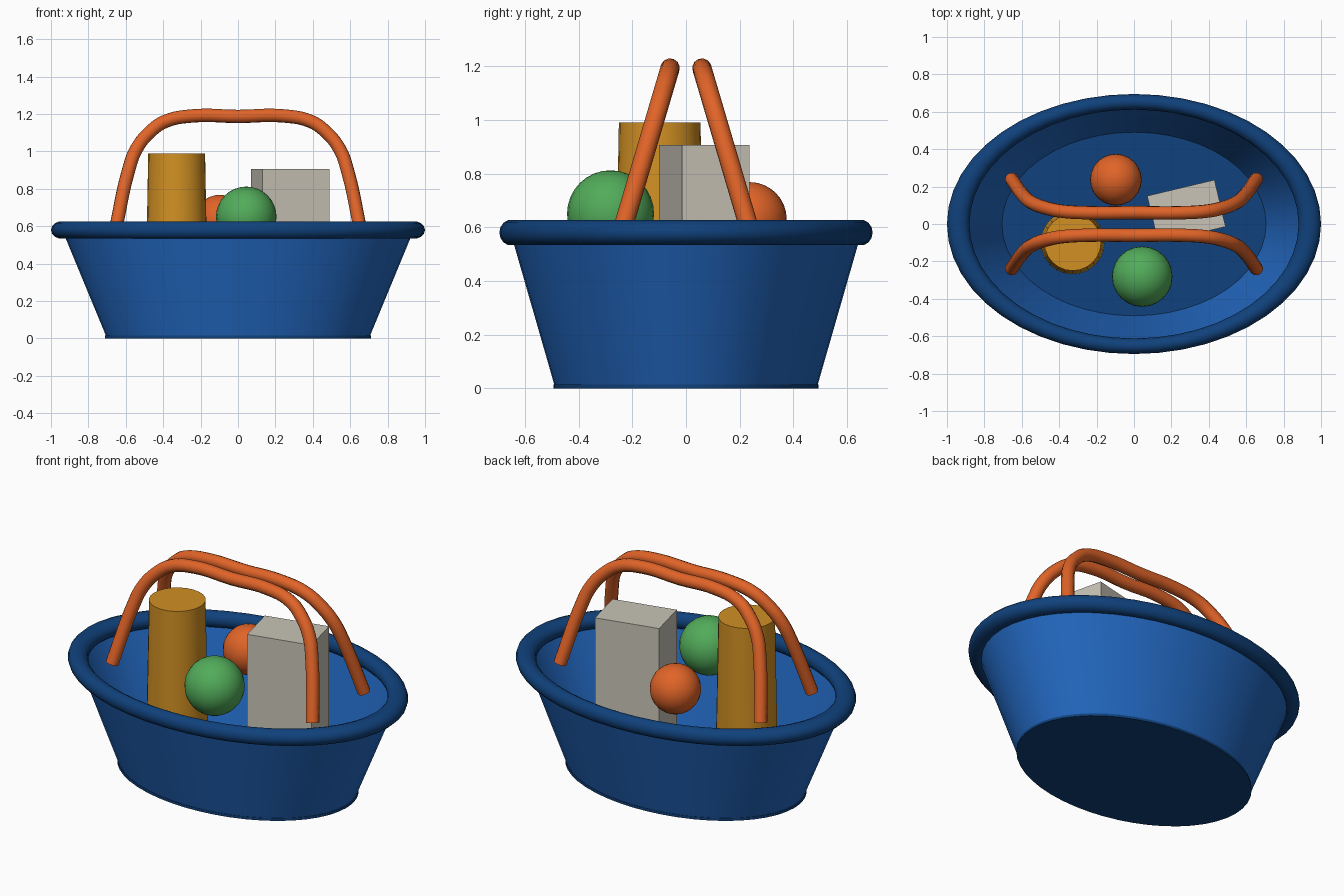
import bpy
import math

if "Cube" in bpy.data.objects:
    bpy.data.objects.remove(bpy.data.objects["Cube"], do_unlink=True)


def make_material(name, rgb):
    mat = bpy.data.materials.new(name)
    mat.use_nodes = True
    mat.diffuse_color = (*rgb, 1)
    mat.node_tree.nodes["Principled BSDF"].inputs["Base Color"].default_value = (*rgb, 1)
    return mat


blue = make_material("tub blue", (0.016, 0.135, 0.52))
navy = make_material("dark blue", (0.005, 0.053, 0.2))
orange = make_material("orange", (0.75, 0.127, 0.021))
ochre = make_material("ochre", (0.64, 0.28, 0.017))
green = make_material("green", (0.084, 0.41, 0.102))
grey = make_material("warm grey", (0.58, 0.55, 0.475))

OVAL = 0.695      # depth of the tub relative to its width
SIDES = 48
FLOOR = 0.015
RIM_Z = 0.58


def finish(name, mat, scale=(1, 1, 1), smooth=True):
    """Name, scale, colour and shade the primitive just added."""
    obj = bpy.context.object
    obj.name = name
    obj.scale = scale
    bpy.ops.object.transform_apply(location=False, rotation=False, scale=True)
    obj.data.materials.append(mat)
    if smooth:
        bpy.ops.object.shade_smooth_by_angle(angle=math.radians(40))
    return obj


# Tub: flared oval wall, base plate and rolled rim
bpy.ops.mesh.primitive_cone_add(vertices=SIDES, radius1=0.7, radius2=0.94, depth=RIM_Z,
                                end_fill_type='NOTHING', location=(0, 0, RIM_Z / 2))
finish("tub_wall", blue, (1, OVAL, 1))

bpy.ops.mesh.primitive_cylinder_add(vertices=SIDES, radius=0.71, depth=FLOOR,
                                    location=(0, 0, FLOOR / 2))
finish("tub_base", navy, (1, OVAL, 1))

bpy.ops.mesh.primitive_torus_add(major_radius=0.94, minor_radius=0.06, major_segments=SIDES,
                                 minor_segments=14, location=(0, 0, RIM_Z))
finish("tub_rim", navy, (1, OVAL, 0.79))


# Handles: a pair of bent tubes leaning towards each other
def handle(name, side):
    half = [(0.655, 0.58), (0.585, 0.9), (0.545, 1.01), (0.475, 1.1),
            (0.39, 1.16), (0.24, 1.19)]
    path = half + [(0, 1.187)] + [(-x, z) for x, z in reversed(half)]
    curve = bpy.data.curves.new(name, 'CURVE')
    curve.dimensions = '3D'
    curve.bevel_depth = 0.036
    curve.bevel_resolution = 4
    curve.resolution_u = 5
    curve.use_fill_caps = True
    spline = curve.splines.new('BEZIER')
    spline.bezier_points.add(len(path) - 1)
    for point, (x, z) in zip(spline.bezier_points, path):
        point.co = (x, side * (0.06 + (1.19 - z) * 0.295), z)
        point.handle_left_type = point.handle_right_type = 'AUTO'
    curve.materials.append(orange)
    obj = bpy.data.objects.new(name, curve)
    bpy.context.collection.objects.link(obj)


handle("front_handle", -1)
handle("back_handle", 1)

# Contents: tapered can, carton and two balls
CAN_TOP = 0.99
bpy.ops.mesh.primitive_cone_add(vertices=24, radius1=0.17, radius2=0.152,
                                depth=CAN_TOP - FLOOR,
                                location=(-0.328, -0.098, (CAN_TOP + FLOOR) / 2))
finish("can", ochre)

BOX_TOP = 0.907
bpy.ops.mesh.primitive_cube_add(size=1, location=(0.28, 0.068, (BOX_TOP + FLOOR) / 2),
                                rotation=(0, 0, math.radians(13.4)))
finish("carton", grey, (0.37, 0.257, BOX_TOP - FLOOR), smooth=False)

for name, mat, radius, place in (
        ("small_ball", orange, 0.138, (-0.097, 0.237, 0.63)),
        ("large_ball", green, 0.162, (0.044, -0.281, 0.65))):
    bpy.ops.mesh.primitive_uv_sphere_add(segments=24, ring_count=16, radius=radius, location=place)
    finish(name, mat)
